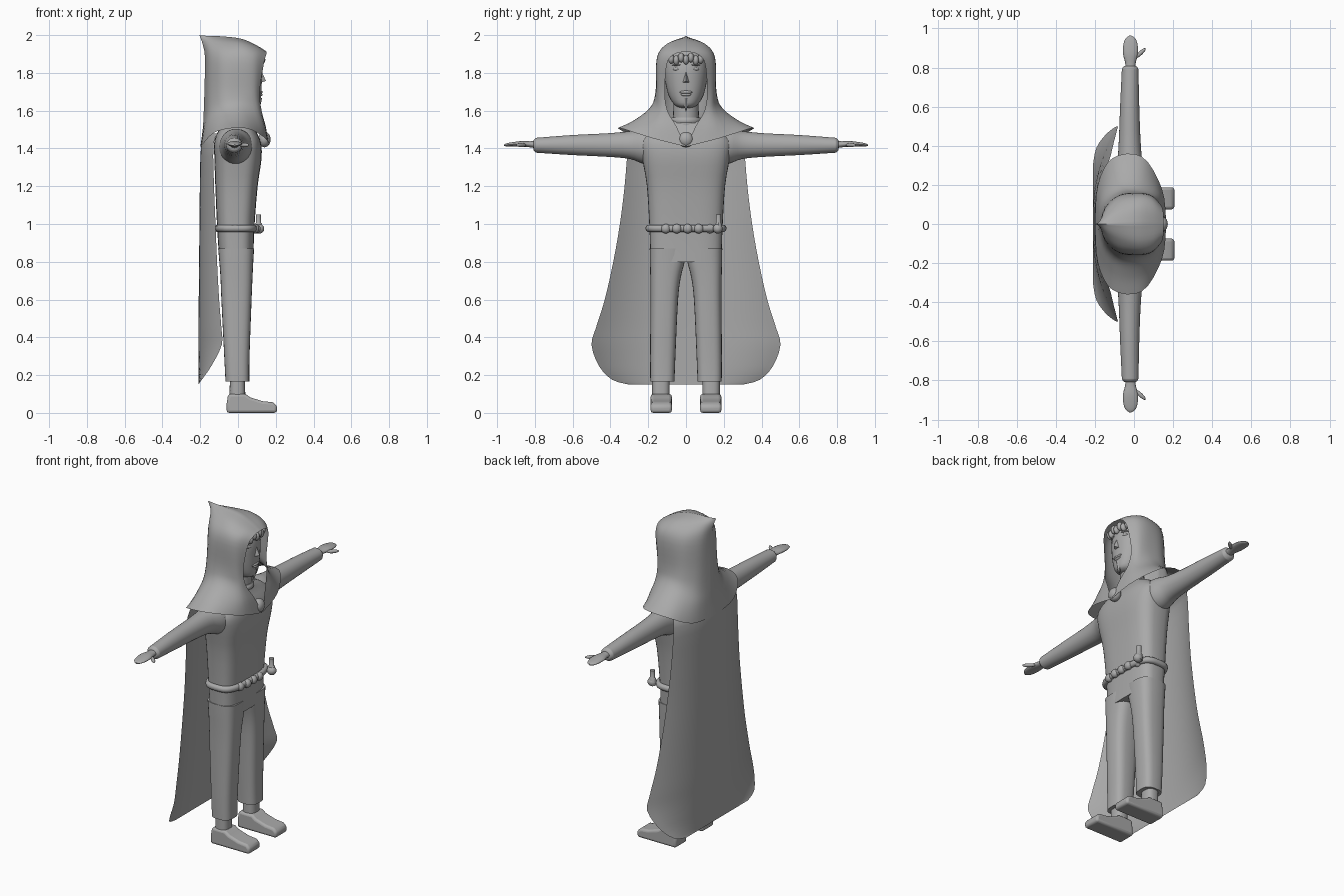
import bpy, bmesh, math
from mathutils import Vector, Matrix

grey = bpy.data.materials.new("plain grey")
grey.diffuse_color = (0.4, 0.4, 0.4, 1)


def finish(name, bm, angle=45):
    bmesh.ops.remove_doubles(bm, verts=bm.verts, dist=0.0002)
    bmesh.ops.recalc_face_normals(bm, faces=bm.faces)
    me = bpy.data.meshes.new(name)
    bm.to_mesh(me)
    bm.free()
    me.materials.append(grey)
    ob = bpy.data.objects.new(name, me)
    bpy.context.collection.objects.link(ob)
    bpy.ops.object.select_all(action='DESELECT')
    ob.select_set(True)
    bpy.context.view_layer.objects.active = ob
    bpy.ops.object.shade_smooth_by_angle(angle=math.radians(angle))
    return ob


def spline(pts, k):
    """Smooth (Catmull-Rom) run through points of any dimension."""
    p = [pts[0]] + list(pts) + [pts[-1]]
    out = []
    for i in range(1, len(p) - 2):
        for j in range(k):
            t = j / k
            out.append(tuple(
                b + 0.5 * t * (c - a + t * (2*a - 5*b + 4*c - d + t * (3*(b - c) + d - a)))
                for a, b, c, d in zip(p[i-1], p[i], p[i+1], p[i+2])))
    out.append(tuple(pts[-1]))
    return out


def skin(name, rows, closed=False, caps=False, angle=45):
    bm = bmesh.new()
    vs = [[bm.verts.new(p) for p in r] for r in rows]
    n = len(rows[0])
    for a, b in zip(vs, vs[1:]):
        for i in range(n if closed else n - 1):
            j = (i + 1) % n
            bm.faces.new((a[i], a[j], b[j], b[i]))
    if caps:
        bm.faces.new(vs[0])
        bm.faces.new(vs[-1])
    return finish(name, bm, angle)


def loft(name, rings, axis='z', power=2.0, side=1, n=28, k=3):
    """Rings of (position, centre a, centre b, radius a, radius b)."""
    rows = []
    for pos, ca, cb, ra, rb in spline(rings, k):
        row = []
        for i in range(n):
            a = 2 * math.pi * i / n
            c, s = math.cos(a), math.sin(a)
            u = ca + ra * math.copysign(abs(c) ** (2 / power), c)
            v = cb + rb * math.copysign(abs(s) ** (2 / power), s)
            row.append((u, side * v, pos) if axis == 'z' else (u, side * pos, v))
        rows.append(row)
    return skin(name, rows, True, True)


def ball(name, loc, size, rot=(0, 0, 0), seg=20):
    bm = bmesh.new()
    bmesh.ops.create_uvsphere(bm, u_segments=seg, v_segments=seg // 2 + 2, radius=1)
    m = Matrix.LocRotScale(Vector(loc), Matrix.Rotation(rot[2], 3, 'Z') @ Matrix.Rotation(rot[1], 3, 'Y'), Vector(size))
    bm.transform(m)
    return finish(name, bm, 60)


def wedge(name, pts, faces):
    bm = bmesh.new()
    vs = [bm.verts.new(p) for p in pts]
    for f in faces:
        bm.faces.new([vs[i] for i in f])
    return finish(name, bm, 20)


# Torso
loft("torso", [(0.80, -.008, 0, .09, .188), (0.97, -.012, 0, .098, .193), (1.2, -.008, 0, .112, .207),
               (1.35, 0, 0, .125, .232), (1.44, -.003, 0, .122, .24), (1.51, -.005, 0, .09, .17),
               (1.55, 0, 0, .07, .075)], power=3.2, n=40)

shoe_profile = [(-.06, 0), (-.06, .05), (-.052, .1), (.04, .1), (.065, .082), (.13, .062),
                (.185, .056), (.208, .036), (.205, 0)]
for s, side in ((1, "left"), (-1, "right")):
    # Trouser legs
    loft(side + "_trouser_leg", [(.165, -.003, .125, .063, .064), (.3, -.006, .123, .067, .067),
                                 (.6, -.008, .115, .08, .073), (.72, -.008, .108, .085, .081),
                                 (.80, -.009, .099, .09, .092), (.87, -.01, .096, .095, .096)],
         power=3, side=s)
    # Ankles and shoes
    loft(side + "_ankle", [(.08, -.003, .133, .042, .046), (.18, -.003, .133, .04, .046)], power=2.6, side=s, k=1)
    bm = bmesh.new()
    f = bm.faces.new([bm.verts.new((x, s * .131 - .056, z)) for x, z in shoe_profile])
    ex = bmesh.ops.extrude_face_region(bm, geom=[f])
    bmesh.ops.translate(bm, verts=[v for v in ex['geom'] if isinstance(v, bmesh.types.BMVert)], vec=(0, .112, 0))
    ob = finish(side + "_shoe", bm, 50)
    bev = ob.modifiers.new("round edges", 'BEVEL')
    bev.width, bev.segments, bev.limit_method, bev.angle_limit = .014, 3, 'ANGLE', math.radians(40)
    # Sleeves
    loft(side + "_sleeve", [(.14, -.005, 1.40, .1, .1), (.23, -.012, 1.412, .085, .092), (.30, -.02, 1.418, .066, .073),
                            (.42, -.022, 1.418, .056, .062), (.6, -.022, 1.418, .049, .053),
                            (.77, -.02, 1.417, .043, .041), (.795, -.02, 1.417, .041, .038),
                            (.808, -.02, 1.417, .03, .026)], axis='y', side=s)
    # Hands
    loft(side + "_hand", [(.79, -.018, 1.42, .026, .02), (.825, -.018, 1.422, .027, .016), (.87, -.018, 1.424, .038, .015),
                          (.92, -.018, 1.422, .036, .011), (.95, -.018, 1.419, .024, .008),
                          (.963, -.018, 1.417, .006, .004)], axis='y', side=s, n=16)
    ball(side + "_thumb", (.032, s * .873, 1.418), (.038, .011, .011), (0, 0, s * .75), 12)
    # Eyes and brows
    ball(side + "_eye", (.106, s * .052, 1.82), (.012, .02, .009), (0, 0, s * .45), 12)
    ball(side + "_brow", (.107, s * .052, 1.842), (.012, .026, .005), (0, 0, s * .45), 12)

# Head and neck
loft("head", [(1.615, .055, 0, .03, .03), (1.63, .045, 0, .07, .06), (1.68, .02, 0, .103, .092),
              (1.76, .005, 0, .121, .111), (1.83, 0, 0, .124, .114), (1.9, -.005, 0, .105, .095),
              (1.95, -.01, 0, .05, .05)], power=2.2, n=36)
loft("neck", [(1.45, .01, 0, .07, .07), (1.57, .012, 0, .068, .068), (1.68, .015, 0, .066, .066)])
loft("collar", [(1.535, .008, 0, .082, .082), (1.55, .008, 0, .084, .084), (1.565, .008, 0, .076, .076)])

# Nose, mouth and pointed beard
wedge("nose", [(.118, 0, 1.825), (.112, .026, 1.745), (.112, -.026, 1.745), (.148, 0, 1.757)],
      [(0, 1, 3), (0, 3, 2), (1, 2, 3), (0, 2, 1)])
ball("upper_lip", (.118, 0, 1.698), (.013, .035, .009), seg=14)
ball("lower_lip", (.117, 0, 1.685), (.013, .028, .009), seg=14)
wedge("pointed_beard", [(.115, .022, 1.668), (.115, -.022, 1.668), (.128, 0, 1.668), (.11, 0, 1.59), (.08, 0, 1.65)],
      [(0, 2, 3), (2, 1, 3), (0, 4, 1, 2), (0, 3, 4), (1, 4, 3)])
# Fringe of hair
for i in range(7):
    y = (i - 3) * .026
    ball("fringe_lock", (.125 - 2.5 * y * y, y, 1.882 - .012 * (i % 2) - 1.2 * y * y), (.02, .016, .026), seg=12)

# Hood with shoulder mantle: half rows run from face opening to back
hood = [
    [(.152, 0, 1.912), (.10, 0, 1.945), (.02, 0, 1.98), (-.08, 0, 1.993), (-.15, 0, 1.995), (-.205, 0, 2.0)],
    [(.150, .06, 1.90), (.10, .088, 1.93), (.02, .098, 1.955), (-.08, .075, 1.96), (-.15, .04, 1.96), (-.188, 0, 1.955)],
    [(.137, .10, 1.85), (.09, .142, 1.87), (.02, .154, 1.88), (-.08, .137, 1.88), (-.15, .075, 1.88), (-.175, 0, 1.88)],
    [(.115, .112, 1.70), (.085, .146, 1.70), (.01, .160, 1.70), (-.08, .153, 1.70), (-.15, .09, 1.70), (-.178, 0, 1.70)],
    [(.125, .098, 1.60), (.10, .145, 1.61), (.01, .185, 1.62), (-.08, .18, 1.61), (-.155, .11, 1.59), (-.182, 0, 1.58)],
    [(.147, .05, 1.515), (.13, .165, 1.52), (.03, .262, 1.55), (-.09, .255, 1.545), (-.17, .15, 1.51), (-.187, 0, 1.50)],
    [(.165, .003, 1.41), (.143, .18, 1.455), (.04, .345, 1.507), (-.11, .337, 1.492), (-.185, .2, 1.425), (-.2, 0, 1.405)],
]
rows = [spline(r, 4) for r in hood]
cols = [spline(c, 5) for c in zip(*rows)]
full = [list(r) + [(x, -y, z) for x, y, z in reversed(r)] for r in zip(*cols)]
skin("hood_and_mantle", full, angle=60)

# Round clasp
ball("cloak_clasp", (.14, 0, 1.447), (.033, .041, .041))

# Cape: (height, half width, middle x, forward curl)
cape = []
for z, w, xc, d in spline([(1.48, .28, -.165, .06), (1.42, .305, -.195, .065), (1.2, .325, -.202, .075), (1.0, .35, -.204, .085),
                           (.8, .385, -.206, .095), (.6, .43, -.208, .108), (.45, .477, -.21, .122),
                           (.36, .5, -.21, .124), (.25, .462, -.21, .07), (.175, .39, -.21, .018),
                           (.15, .30, -.21, 0)], 3):
    cape.append([(xc + d * abs(t) ** 2.5, w * t, z) for t in [i / 14 - 1 for i in range(29)]])
skin("cape", cape, angle=60)

# Belt: a tube around the waist
cx, hx, hy = -.008, .1, .198
def waist(a):
    c, s = math.cos(a), math.sin(a)
    return (cx + hx * math.copysign(abs(c) ** .62, c), hy * math.copysign(abs(s) ** .62, s))
belt = []
for i in range(61):
    x, y = waist(2 * math.pi * i / 60)
    d = Vector((x - cx, y * .5, 0)).normalized()
    belt.append([(x + d.x * .017 * math.cos(b), y + d.y * .017 * math.cos(b), .977 + .019 * math.sin(b))
                 for b in [j * math.pi / 5 for j in range(10)]])
skin("belt", belt, closed=True)

# Belt pouches and the upright vial
for i in range(6):
    y = -.165 + i * .058
    ball("belt_pouch", (.098 - 1.0 * max(0, abs(y) - .1), y, .975), (.022, .026, .025), seg=14)
ball("vial_holder", (.112, .168, .975), (.028, .026, .026), seg=14)
loft("vial", [(.96, .108, .172, .022, .018), (1.0, .108, .172, .02, .017), (1.005, .108, .172, .014, .014),
              (1.05, .108, .172, .014, .014)], k=1, n=14)
